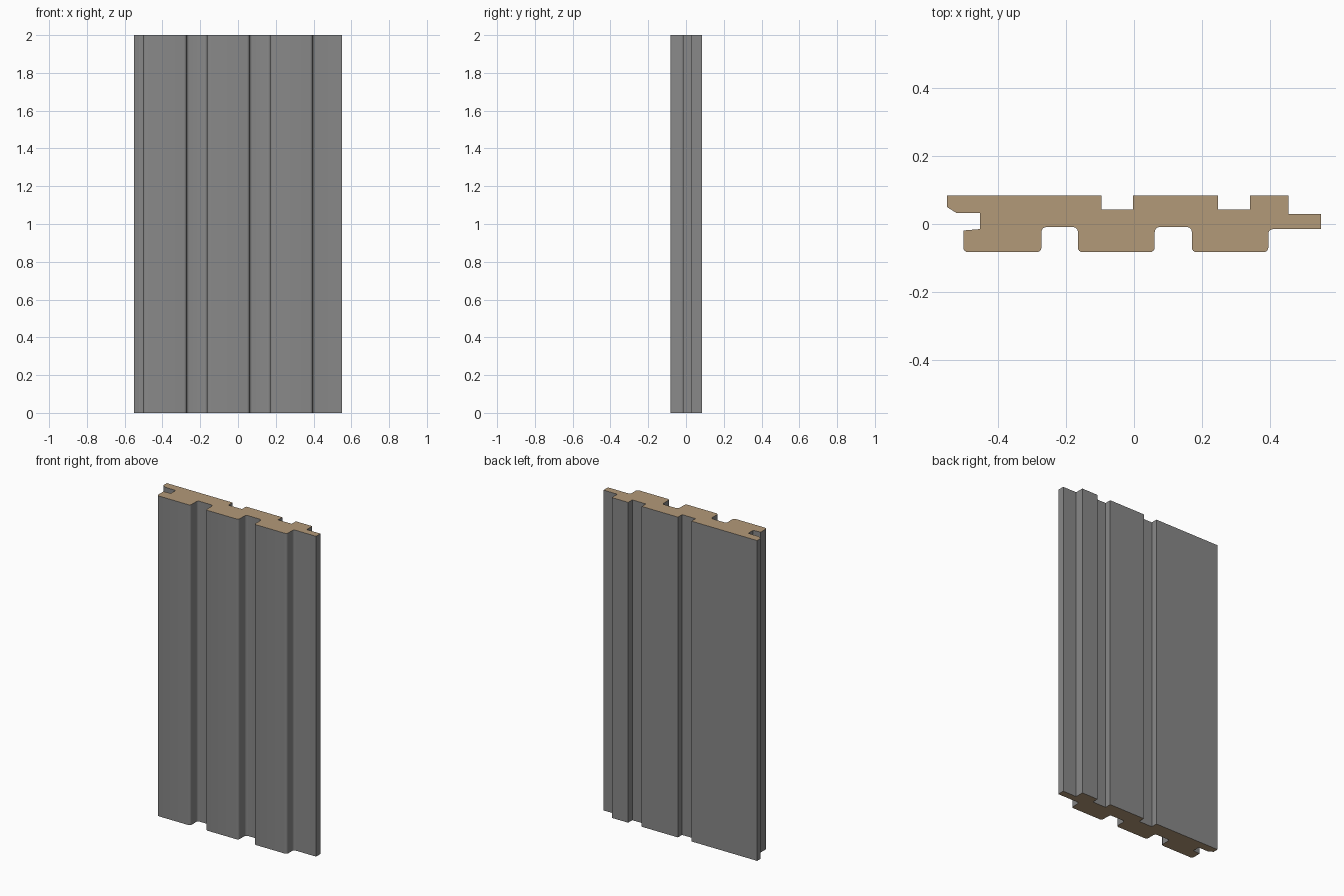
import bpy, bmesh, math
from mathutils import Vector

if "Cube" in bpy.data.objects:
    bpy.data.objects.remove(bpy.data.objects["Cube"])

HEIGHT = 2.0
SEGMENTS = 4
R = 0.014          # rounding on the front ribs and grooves


def rounded(points):
    """Round each (x, y, radius) corner of a closed profile."""
    out = []
    for i, (x, y, r) in enumerate(points):
        p = Vector((x, y))
        if not r:
            out.append(p)
            continue
        a = (Vector(points[i - 1][:2]) - p).normalized()
        b = (Vector(points[(i + 1) % len(points)][:2]) - p).normalized()
        centre = p + (a + b) * r
        for k in range(SEGMENTS + 1):
            t = k / SEGMENTS * math.pi / 2
            out.append(centre - b * r * math.cos(t) - a * r * math.sin(t))
    return out


# Groove side edge, then front ribs and channels
FRONT, BACK = -0.083, 0.084
profile = [(-0.55, BACK, 0), (-0.55, 0.05, 0), (-0.523, 0.033, 0), (-0.453, 0.033, 0),
           (-0.453, -0.015, 0), (-0.502, -0.019, 0), (-0.502, FRONT, R)]
for left, right in ((-0.272, -0.165), (0.061, 0.170)):
    profile += [(left, FRONT, R), (left, -0.009, R), (right, -0.009, R), (right, FRONT, R)]

# Tongue side edge, then square relief channels along the back
profile += [(0.395, FRONT, R), (0.395, -0.015, R), (0.55, -0.015, 0),
            (0.55, 0.029, 0), (0.454, 0.029, 0), (0.454, BACK, 0)]
for right, left in ((0.341, 0.247), (-0.003, -0.096)):
    profile += [(right, BACK, 0), (right, 0.043, 0), (left, 0.043, 0), (left, BACK, 0)]

# Extrude the profile upward; the cut ends get the timber colour
bm = bmesh.new()
bottom = bm.faces.new([bm.verts.new((p.x, p.y, 0)) for p in rounded(profile)])
top = bmesh.ops.extrude_face_region(bm, geom=[bottom], use_keep_orig=True)["geom"]
bmesh.ops.translate(bm, vec=(0, 0, HEIGHT),
                    verts=[v for v in top if isinstance(v, bmesh.types.BMVert)])
bmesh.ops.recalc_face_normals(bm, faces=bm.faces)
for f in bm.faces:
    f.material_index = 1 if abs(f.normal.z) > 0.9 else 0

mesh = bpy.data.meshes.new("cladding_board")
bm.to_mesh(mesh)
bm.free()
for name, colour in (("board_face", (0.25, 0.25, 0.25, 1)), ("cut_end", (0.45, 0.32, 0.19, 1))):
    mat = bpy.data.materials.new(name)
    mat.diffuse_color = colour
    mat.use_nodes = True
    mat.node_tree.nodes["Principled BSDF"].inputs["Base Color"].default_value = mat.diffuse_color
    mesh.materials.append(mat)

board = bpy.data.objects.new("cladding_board", mesh)
bpy.context.collection.objects.link(board)
bpy.context.view_layer.objects.active = board
board.select_set(True)
bpy.ops.object.shade_smooth_by_angle(angle=math.radians(30))
